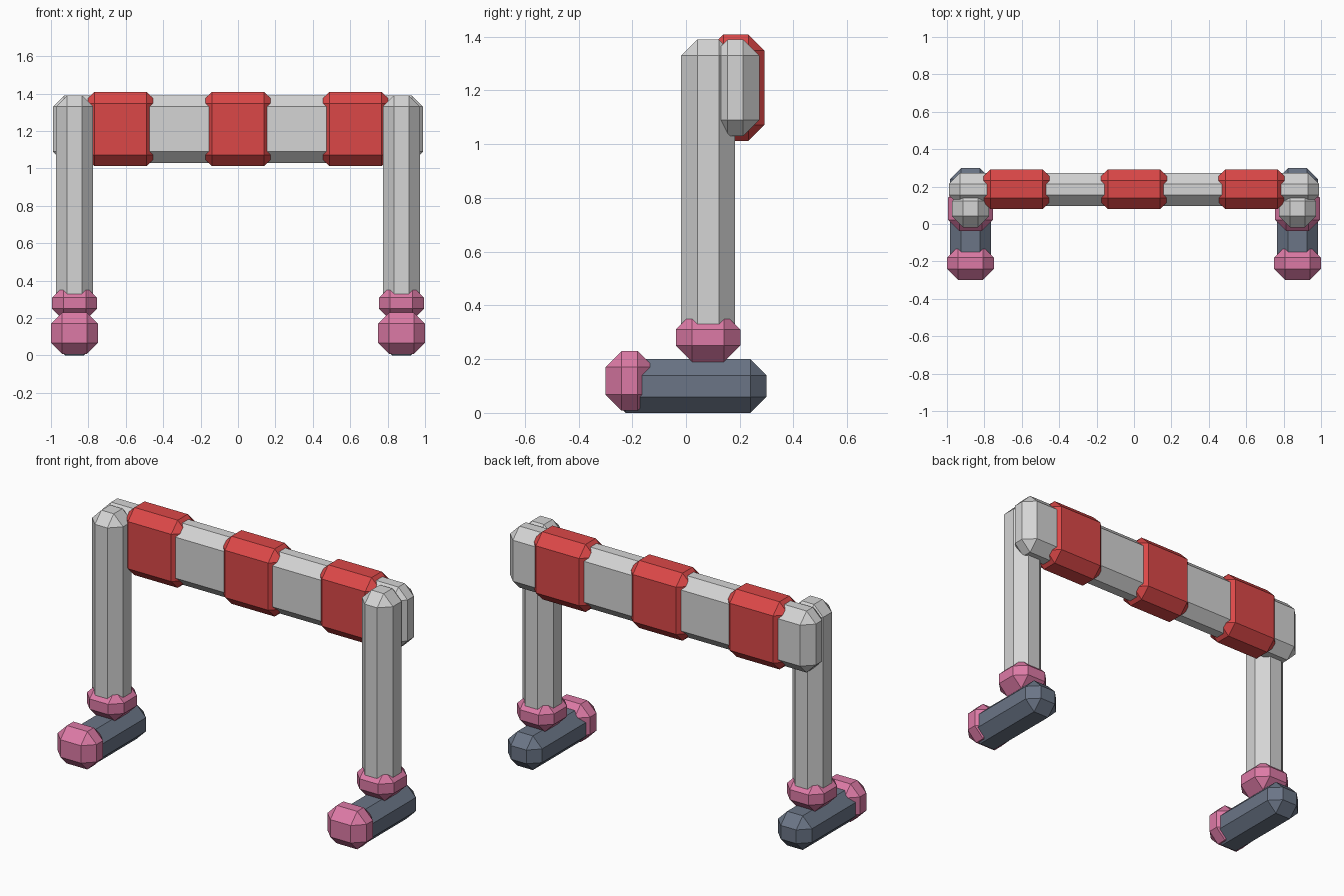
import bpy
import bmesh
from mathutils import Vector

cube = bpy.data.objects.get("Cube")
if cube:
    bpy.data.objects.remove(cube, do_unlink=True)

BEVEL = 0.06


def make_material(name, rgb):
    mat = bpy.data.materials.new(name)
    mat.use_nodes = True
    mat.diffuse_color = (*rgb, 1)
    mat.node_tree.nodes["Principled BSDF"].inputs["Base Color"].default_value = (*rgb, 1)
    return mat


grey = make_material("light grey", (0.66, 0.66, 0.66))
red = make_material("red", (0.71, 0.064, 0.064))
pink = make_material("pink", (0.72, 0.195, 0.38))
slate = make_material("slate blue", (0.145, 0.178, 0.24))


def chamfered_box(name, low, high, mat):
    """Flat-shaded box between two corners, with every edge cut once."""
    low, high = Vector(low), Vector(high)
    size, centre = high - low, (low + high) / 2
    bm = bmesh.new()
    bmesh.ops.create_cube(bm, size=1)
    bmesh.ops.scale(bm, vec=size, verts=bm.verts)
    bmesh.ops.bevel(bm, geom=bm.edges[:], offset=BEVEL, offset_type='OFFSET',
                    segments=1, profile=0.5, affect='EDGES')
    mesh = bpy.data.meshes.new(name)
    bm.to_mesh(mesh)
    bm.free()
    mesh.materials.append(mat)
    obj = bpy.data.objects.new(name, mesh)
    obj.location = centre
    bpy.context.collection.objects.link(obj)
    return obj


# Crossbar with three red bands
chamfered_box("crossbar", (-0.99, 0.095, 1.03), (0.99, 0.273, 1.39), grey)
for name, x in (("right", -0.628), ("middle", 0), ("left", 0.628)):
    chamfered_box(name + "_band", (x - 0.2, 0.079, 1.012),
                  (x + 0.2, 0.292, 1.408), red)

# Post, ankle collar, foot and toe cap on each side
for name, side in (("right", -1), ("left", 1)):
    x = 0.874 * side
    for part, half, y0, y1, z0, z1, mat in (
            ("post", 0.1, -0.018, 0.182, 0.22, 1.39, grey),
            ("collar", 0.12, -0.038, 0.202, 0.19, 0.37, pink),
            ("foot", 0.11, -0.285, 0.3, 0, 0.2, slate),
            ("toe_cap", 0.126, -0.3, -0.12, 0.008, 0.23, pink)):
        chamfered_box(f"{name}_{part}", (x - half, y0, z0), (x + half, y1, z1), mat)
